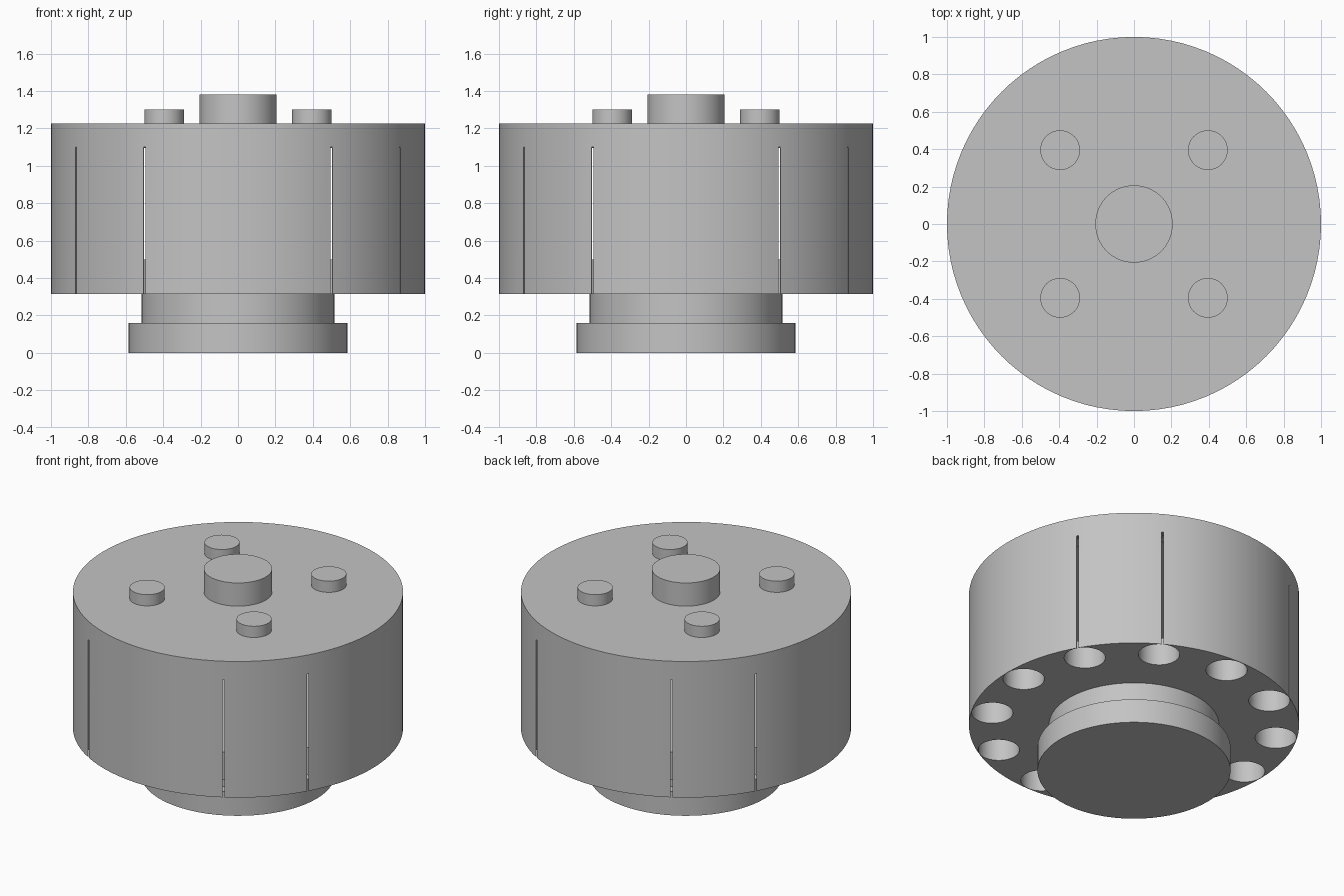
import bpy
import math

if "Cube" in bpy.data.objects:
    bpy.data.objects.remove(bpy.data.objects["Cube"], do_unlink=True)

GREY = (0.55, 0.55, 0.55, 1.0)
grey = bpy.data.materials.new("plain_grey")
grey.use_nodes = True
grey.diffuse_color = GREY
grey.node_tree.nodes["Principled BSDF"].inputs["Base Color"].default_value = GREY


def cylinder(name, radius, bottom, top, x=0.0, y=0.0, sides=64):
    bpy.ops.mesh.primitive_cylinder_add(
        vertices=sides, radius=radius, depth=top - bottom,
        location=(x, y, (bottom + top) / 2))
    obj = bpy.context.object
    obj.name = name
    obj.data.materials.append(grey)
    return obj


def slit_box(angle, bottom, top):
    bpy.ops.mesh.primitive_cube_add(
        size=1, location=(0.98 * math.cos(angle), 0.98 * math.sin(angle), (bottom + top) / 2),
        rotation=(0, 0, angle))
    obj = bpy.context.object
    obj.scale = (0.1, 0.012, top - bottom)
    obj.data.materials.append(grey)
    return obj


def cut(target, cutter):
    mod = target.modifiers.new("cut", 'BOOLEAN')
    mod.operation = 'DIFFERENCE'
    mod.solver = 'EXACT'
    mod.object = cutter
    bpy.context.view_layer.update()
    bpy.context.view_layer.objects.active = target
    bpy.ops.object.modifier_apply(modifier=mod.name)
    bpy.data.objects.remove(cutter, do_unlink=True)


def smooth(obj):
    bpy.ops.object.select_all(action='DESELECT')
    obj.select_set(True)
    bpy.context.view_layer.objects.active = obj
    bpy.ops.object.shade_smooth_by_angle(angle=math.radians(30))


# Hollow drum with a thick floor
drum = cylinder("drum", 1.0, 0.315, 1.225, sides=96)
cut(drum, cylinder("cavity", 0.885, 0.5, 1.102, sides=96))

# Ring of bores, opening through the wall as slits except on the axes
for i in range(12):
    a = math.radians(30 * i)
    cut(drum, cylinder("bore", 0.125, 0.2, 1.095,
                       0.872 * math.cos(a), 0.872 * math.sin(a), 48))
    if i % 3:
        cut(drum, slit_box(a, 0.2, 1.1))

# Stem and foot below, sunk into the drum floor
parts = [drum,
         cylinder("stem", 0.516, 0.1, 0.42),
         cylinder("foot", 0.585, 0.0, 0.16),
         cylinder("centre_boss", 0.207, 1.18, 1.38)]

# Four small studs around the boss
for side, x in (("left", 0.395), ("right", -0.395)):
    for end, y in (("front", -0.395), ("back", 0.395)):
        parts.append(cylinder(f"{end}_{side}_stud", 0.106, 1.18, 1.30, x, y, 48))

for part in parts:
    smooth(part)
